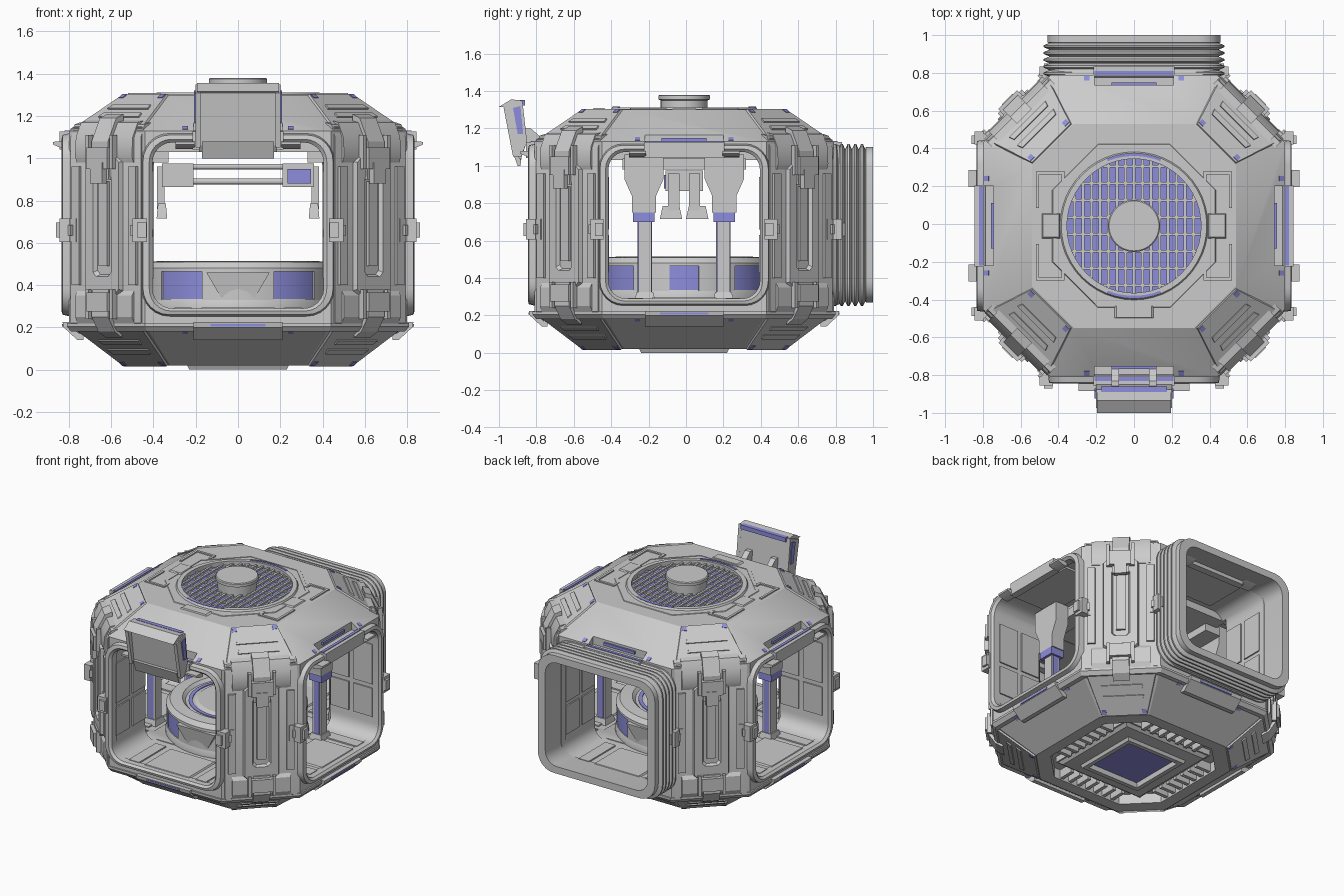
import bpy, bmesh
from math import pi, sin, cos, sqrt, radians
from mathutils import Matrix, Vector

if "Cube" in bpy.data.objects:
    bpy.data.objects.remove(bpy.data.objects["Cube"])

I = Matrix.Identity(4)
CY = -0.01
BLUE = bpy.data.materials.new("blue_accent")
BLUE.diffuse_color = (0.27, 0.27, 0.72, 1)
BLUE.use_nodes = True
BLUE.node_tree.nodes["Principled BSDF"].inputs["Base Color"].default_value = BLUE.diffuse_color


def turn(deg):
    return Matrix.Translation((0, CY, 0)) @ Matrix.Rotation(radians(deg), 4, 'Z')


CARD = [turn(90 * k) for k in range(4)]        # front, right, back, left
DIAG = [turn(45 + 90 * k) for k in range(4)]


def loft(name, loops, M=I, mat=None, close=False):
    bm = bmesh.new()
    rows = [[bm.verts.new(M @ Vector(p)) for p in lp] for lp in loops]
    n = len(rows[0])
    for a, b in zip(rows, rows[1:] + rows[:1] if close else rows[1:]):
        for i in range(n):
            j = (i + 1) % n
            bm.faces.new((a[i], a[j], b[j], b[i]))
    if not close:
        bm.faces.new(rows[0])
        bm.faces.new(rows[-1])
    bmesh.ops.recalc_face_normals(bm, faces=bm.faces)
    me = bpy.data.meshes.new(name)
    bm.to_mesh(me)
    bm.free()
    ob = bpy.data.objects.new(name, me)
    bpy.context.collection.objects.link(ob)
    if mat:
        me.materials.append(mat)
    return ob


def box(name, c, s, M=I, mat=None, taper=1.0):
    (x, y, z), (a, b, h) = c, [v / 2 for v in s]
    q = lambda k, dz: [(x + i * a * k, y + j * b * k, z + dz) for i, j in ((-1, -1), (1, -1), (1, 1), (-1, 1))]
    return loft(name, [q(1, -h), q(taper, h)], M, mat)


def prof(name, pts, hw, M=I, mat=None, cx=0):
    return loft(name, [[(cx + s * hw, y, z) for y, z in pts] for s in (-1, 1)], M, mat)


def octa(a, w, z):
    return [(w, -a, z), (a, -w, z), (a, w, z), (w, a, z), (-w, a, z), (-a, w, z), (-a, -w, z), (-w, -a, z)]


def rr(hx, z0, z1, r, y, n=6):
    out = []
    for k, (cx, cz) in enumerate(((hx - r, z1 - r), (r - hx, z1 - r), (r - hx, z0 + r), (hx - r, z0 + r))):
        for i in range(n + 1):
            t = pi / 2 * (k + i / n)
            out.append((cx + r * cos(t), y, cz + r * sin(t)))
    return out


def circ(r, z, n=48):
    return [(r * cos(2 * pi * i / n), r * sin(2 * pi * i / n), z) for i in range(n)]


def arc(name, r0, r1, z0, z1, a0, a1, M, mat=None, n=8):
    """Curved slab; angles in degrees from the local front."""
    loops = []
    for i in range(n + 1):
        t = radians(a0 + (a1 - a0) * i / n)
        loops.append([(r * sin(t), -r * cos(t), z) for r, z in ((r0, z0), (r1, z0), (r1, z1), (r0, z1))])
    return loft(name, loops, M, mat)


def slope(name, A, B, w, t, off, M, mat=None, cx=0):
    """Raised patch on a sloped face running from A to B in (y, z)."""
    A, B = Vector((0, *A)), Vector((0, *B))
    d = (B - A).normalized()
    nrm = Vector((0, -d.z, d.y))
    if nrm.y > 0:
        nrm = -nrm
    def q(h, k):
        p, r = A.lerp(B, t[0]) + nrm * h, A.lerp(B, t[1]) + nrm * h
        return [(cx - w[0] * k, p.y, p.z), (cx + w[0] * k, p.y, p.z), (cx + w[1] * k, r.y, r.z), (cx - w[1] * k, r.y, r.z)]
    return loft(name, [q(-0.01, 1), q(off, 0.96)], M, mat)


def cut(ob, cutters):
    for c in cutters:
        m = ob.modifiers.new("cut", 'BOOLEAN')
        m.object, m.operation, m.solver = c, 'DIFFERENCE', 'EXACT'
    dg = bpy.context.evaluated_depsgraph_get()
    me = bpy.data.meshes.new_from_object(ob.evaluated_get(dg))
    ob.modifiers.clear()
    ob.data = me
    for c in cutters:
        bpy.data.objects.remove(c)


# octagonal shell with cross-shaped passages, notches, fan well and underside recess
T = CARD[0]
shell = loft("shell", [octa(.54, .32, .02), octa(.80, .44, .21), octa(.80, .44, 1.13), octa(.54, .32, 1.30)], T)
cutters = [loft("cut_room", [octa(.45, .40, .29), octa(.45, .40, 1.03)], T),
           loft("cut_fan", [circ(.36, 1.2), circ(.36, 1.5)], T),
           loft("cut_under", [octa(.46, .27, -.1), octa(.46, .27, .09)], T)]
for M in CARD:
    cutters += [loft("cut_door", [rr(.41, .285, 1.08, .1, -.95), rr(.41, .285, 1.08, .1, -.42)], M),
                box("cut_notch", (0, -.83, 1.21), (.42, .17, .2), M),
                box("cut_low_notch", (0, -.83, .15), (.42, .18, .14), M)]
cut(shell, cutters)
loft("lower_lip", [octa(.79, .43, .18), octa(.81, .44, .205), octa(.81, .44, .22), octa(.79, .43, .22)], T)

UP = {0: ((-.80, 1.13), (-.54, 1.30)), 1: ((-.877, 1.13), (-.61, 1.30))}
LO = {0: ((-.80, .21), (-.54, .02)), 1: ((-.877, .21), (-.61, .02))}

# four doorway sides
for k, M in enumerate(CARD):
    loft("door_frame", [rr(.455, .25, 1.12, .13, -.79), rr(.45, .26, 1.11, .125, -.83), rr(.42, .277, 1.09, .105, -.835),
                        rr(.405, .29, 1.075, .095, -.82), rr(.405, .29, 1.075, .095, -.77)], M, close=True)
    box("lintel_bar", (0, -.82, 1.085), (.43, .05, .085), M)
    prof("sill_wedge", [(-.83, .225), (-.825, .20), (-.76, .14), (-.73, .14), (-.73, .225)], .21, M)
    box("sill_light", (0, -.827, .21), (.26, .01, .012), M, BLUE)
    box("notch_light", (0, -.748, 1.14), (.24, .02, .02), M, BLUE)
    box("lintel_light", (0, -.81, 1.127), (.42, .02, .01), M, BLUE)
    box("threshold_plate", (0, -.64, .288), (.36, .3, .014), M, taper=.95)
    box("ceiling_plate", (0, -.62, 1.075), (.5, .3, .02), M)
    for s in (-1, 1):
        prof("hinge_fin", [(-.80, 1.045), (-.84, 1.05), (-.875, 1.065), (-.875, 1.078), (-.80, 1.08)], .045, M, cx=s * .25)
        box("side_clamp", (s * .465, -.82, .66), (.07, .05, .11), M)
        box("clamp_latch", (s * .455, -.845, .66), (.045, .03, .07), M)
        box("threshold_strip", (s * .26, -.63, .288), (.08, .3, .012), M)
        for y, dy in ((-.70, .15), (-.52, .14)):
            box("wall_panel", (s * .408, y, .80), (.014, dy, .28), M)
            box("wall_panel", (s * .408, y, .53), (.014, dy, .20), M)
        slope("corner_light", *UP[0], (.014, .014), (.03, .12), .004, M, BLUE, s * .25)
        slope("corner_light", *LO[0], (.014, .014), (.10, .2), .004, M, BLUE, s * .25)

# four corner columns
for D in DIAG:
    M = D @ Matrix.Translation((0, .04, 0))
    prof("corner_column", [(-.86, .19), (-.90, .19), (-.925, .22), (-.925, 1.10), (-.90, 1.16), (-.86, 1.17)], .235, M)
    prof("column_foot", [(-.88, .21), (-.92, .21), (-.94, .25), (-.94, .35), (-.92, .38), (-.88, .38)], .19, M)
    prof("column_head", [(-.88, .98), (-.93, .98), (-.94, 1.01), (-.935, 1.10), (-.90, 1.17), (-.85, 1.18)], .19, M)
    loft("center_panel", [rr(.12, .34, 1.02, .03, -.91, 1), rr(.11, .35, 1.01, .03, -.95, 1),
                          rr(.06, .44, .93, .02, -.95, 1), rr(.05, .45, .92, .02, -.93, 1)], M)
    box("panel_spine", (0, -.935, .69), (.06, .02, .4), M)
    prof("top_strap", [(-.93, .90), (-.96, .90), (-.965, 1.08), (-.91, 1.19), (-.86, 1.21), (-.86, 1.17)], .055, M)
    box("top_buckle", (0, -.965, 1.0), (.14, .04, .1), M)
    box("buckle_tongue", (0, -.975, .93), (.08, .03, .1), M)
    prof("bottom_strap", [(-.92, .38), (-.96, .38), (-.965, .25), (-.92, .18), (-.87, .15), (-.88, .22)], .055, M)
    box("bottom_buckle", (0, -.965, .32), (.14, .04, .09), M)
    for s in (-1, 1):
        box("column_rib", (s * .19, -.93, .68), (.05, .02, .56), M)
        box("clamp_block", (s * .215, -.92, .66), (.07, .05, .11), M)
        box("clamp_pin", (s * .215, -.95, .66), (.03, .025, .05), M)
        box("buckle_arm", (s * .08, -.955, 1.03), (.02, .03, .16), M)
        box("buckle_arm", (s * .08, -.955, .31), (.02, .03, .14), M)
        slope("corner_light", *UP[1], (.015, .015), (.86, .95), .014, D, BLUE, s * .13)
        slope("corner_light", *LO[1], (.015, .015), (.86, .95), .014, D, BLUE, s * .13)
    for A, B in (UP[1], LO[1]):
        slope("corner_slope_panel", A, B, (.235, .15), (.04, .98), .01, D)
        for t in (.32, .55):
            slope("slope_slot", A, B, (.14, .13), (t, t + .1), .017, D)

# bellows connector at the back
loops, y = [rr(.43, .27, 1.09, .1, -.78)], -.79
for i in range(5):
    loops += [rr(.45, .275, 1.09, .11, y), rr(.478, .25, 1.117, .13, y - .012),
              rr(.478, .25, 1.117, .13, y - .022), rr(.45, .275, 1.09, .11, y - .034)]
    y -= .036
loops += [rr(.457, .27, 1.10, .12, -.972), rr(.457, .27, 1.10, .12, -1.01), rr(.40, .32, 1.05, .09, -1.01), rr(.41, .29, 1.075, .1, -.78)]
loft("bellows", loops, CARD[2], close=True)

# roof fan
loft("fan_ring", [circ(.355, 1.22), circ(.355, 1.312), circ(.385, 1.312), circ(.395, 1.295)], T, close=True)
loft("fan_trim", [octa(.41, .18, 1.29), octa(.41, .18, 1.304), octa(.43, .19, 1.304), octa(.44, .19, 1.29)], T, close=True)
loft("fan_back", [circ(.357, 1.265), circ(.357, 1.28)], T, BLUE)
for i in range(-7, 8):
    h = sqrt(.355 ** 2 - (i * .045) ** 2)
    box("grille_bar", (i * .045, 0, 1.29), (.014, 2 * h, .012), T)
    if i % 2:
        box("grille_crossbar", (0, i * .045, 1.286), (2 * h, .014, .012), T)
loft("fan_hub", [circ(.125, 1.27), circ(.125, 1.35), circ(.138, 1.355), circ(.138, 1.375), circ(.132, 1.38)], T)
for s in (-1, 1):
    arc("ring_light", .37, .384, 1.30, 1.316, -22, 22, CARD[1 + s], BLUE)
    box("deck_tab", (s * .44, 0, 1.302), (.10, .14, .012), T, taper=.85)
    for e in (-1, 1):
        box("deck_rail", (s * .445, e * .28, 1.302), (.15, .016, .012), T)
        box("deck_rail", (s * .51, e * .19, 1.302), (.016, .19, .012), T)
        box("deck_rail", (s * .375, e * .26, 1.302), (.016, .06, .012), T)
box("deck_latch", (0, -.455, 1.302), (.22, .07, .014), T, taper=.85)

# underside pan
box("under_plate", (0, 0, .07), (.70, .70, .04), T)
loft("under_frame", [[(i * h, j * h, z) for i, j in ((-1, -1), (1, -1), (1, 1), (-1, 1))]
                     for h, z in ((.34, .05), (.32, .03), (.24, .02), (.23, 0), (.20, 0), (.19, .045))], T, close=True)
box("under_light", (0, 0, .037), (.39, .39, .012), T, BLUE)
for M in CARD:
    for i in range(-3, 4):
        box("under_rib", (i * .07, -.405, .06), (.025, .11, .06), M)

# tilted display over the front doorway
prof("display_body", [(-.94, 1.31), (-.92, 1.345), (-.875, 1.345), (-.85, 1.13), (-.885, 1.03), (-.905, 1.06)], .185)
prof("display_visor", [(-1.0, 1.315), (-.935, 1.355), (-.88, 1.35), (-.93, 1.31)], .195)
prof("display_chin", [(-.93, 1.08), (-.875, 1.08), (-.885, 1.0), (-.90, 1.0)], .17)
box("display_light", (0, -.875, 1.338), (.35, .03, .03), mat=BLUE)
for s in (-1, 1):
    prof("display_cheek", [(-.975, 1.31), (-.875, 1.35), (-.85, 1.13), (-.88, 1.05), (-.925, 1.05)], .012, cx=s * .19)
    prof("display_side_light", [(-.925, 1.31), (-.885, 1.32), (-.87, 1.17), (-.90, 1.17)], .006, mat=BLUE, cx=s * .203)
    prof("display_arm", [(-.87, 1.2), (-.83, 1.2), (-.76, 1.14), (-.76, 1.09), (-.83, 1.13), (-.87, 1.11)], .02, cx=s * .1)

# central drum
loft("drum", [circ(.42, .29), circ(.445, .33), circ(.445, .47)], T, BLUE)
loft("drum_rim", [circ(.455, .465), circ(.455, .48), circ(.43, .51), circ(.35, .515), circ(.33, .495), circ(.27, .495), circ(.25, .508), circ(.02, .508)], T)
loft("drum_inlay", [circ(.31, .49), circ(.31, .50), circ(.285, .50), circ(.285, .49)], T, BLUE, close=True)
loft("drum_base", [circ(.46, .285), circ(.46, .305), circ(.45, .335), circ(.4, .335)], T)
for k, M in enumerate(CARD):
    for a0, a1 in ([(-22, 22)], [(10, 37), (-37, -10)])[k % 2]:
        arc("drum_cladding", .42, .452, .33, .468, a0, a1, M)
    if k % 2 == 0:
        loft("drum_wedge", [[(-.08, -.445, .34), (.08, -.445, .34), (.08, -.40, .34), (-.08, -.40, .34)],
                            [(-.15, -.465, .46), (.15, -.465, .46), (.15, -.40, .46), (-.15, -.40, .46)]], M)

# lifting pillars and overhead gantry
for s in (-1, 1):
    for e in (-1, 1):
        box("pillar", (s * .50, e * .21, .52), (.065, .07, .48), T)
        for d in (-1, 1):
            box("pillar_strip", (s * .50, e * .21 + d * .034, .5), (.04, .01, .40), T, BLUE)
        box("pillar_foot", (s * .50, e * .21, .305), (.10, .11, .04), T, taper=.8)
        box("pillar_collar", (s * .50, e * .215, .725), (.1, .115, .05), T, BLUE)
        loft("pillar_bracket", [[(s * x, e * y, z) for x, y in ((.45, a), (.55, a), (.55, b), (.45, b))]
                                for a, b, z in ((.15, .28, .75), (.15, .28, .84), (.11, .32, .93), (.11, .32, 1.06))], T)
        box("gripper_arm", (s * .365, e * .055, .86), (.035, .06, .2), T)
        box("gripper_claw", (s * .36, e * .07, .75), (.05, .12, .07), T, taper=.75)
    box("gantry_block", (s * .285, 0, .92), (.15, .2, .11), T)
    box("gantry_plate", (s * .39, 0, 1.01), (.12, .66, .06), T)
    loft("gantry_rail", [circ(.014, -.36, 12), circ(.014, .36, 12)],
         T @ Matrix.Translation((0, s * .05, .925 + s * .035)) @ Matrix.Rotation(pi / 2, 4, 'Y'))
box("gantry_light", (.29, -.103, .915), (.11, .01, .07), T, BLUE)

# smooth the round parts, keep hard edges
bpy.ops.object.select_all(action='SELECT')
bpy.context.view_layer.objects.active = shell
bpy.ops.object.shade_smooth_by_angle(angle=radians(25))
